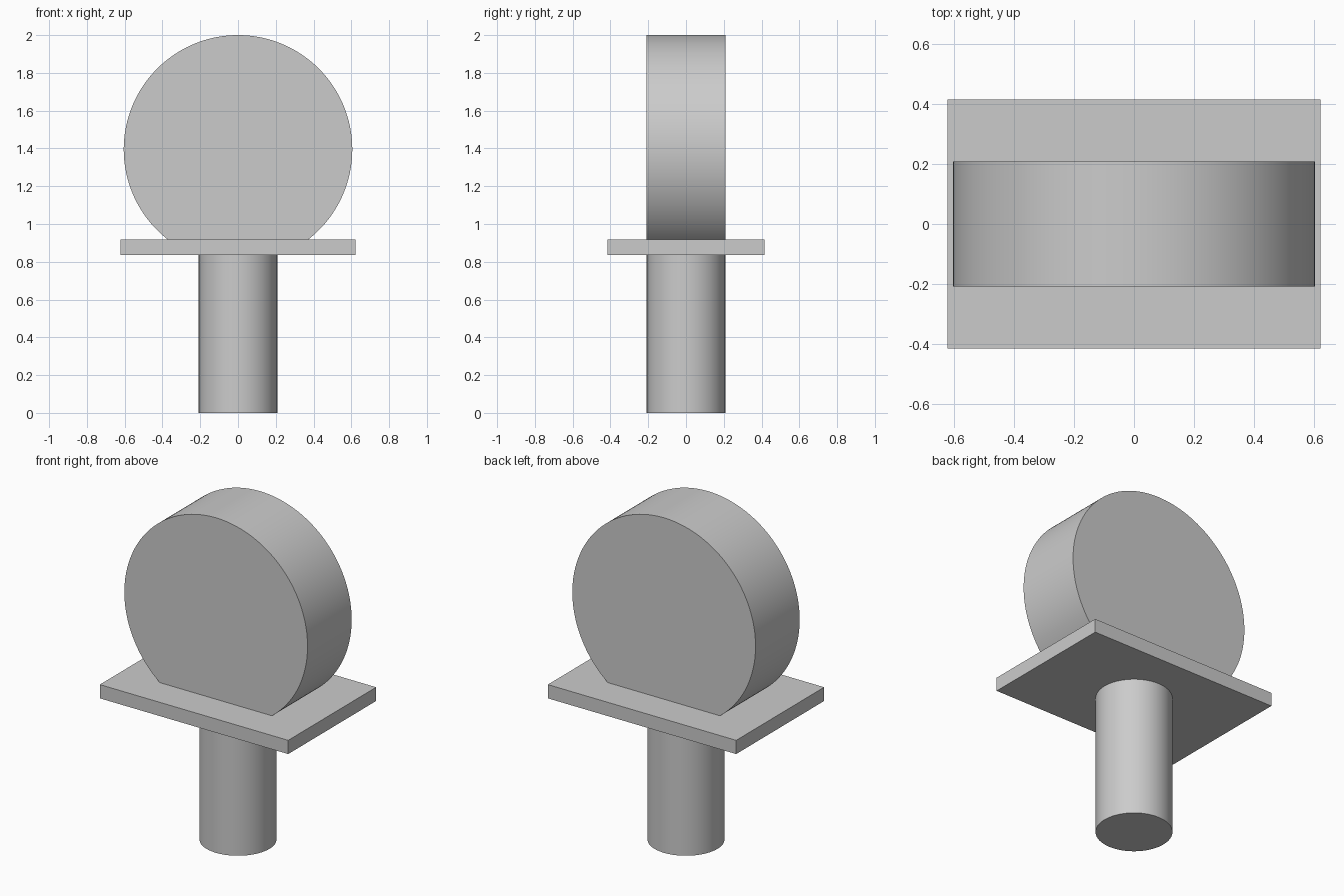
import bpy
import bmesh
from math import asin, cos, sin, pi, radians

cube = bpy.data.objects.get("Cube")
if cube:
    bpy.data.objects.remove(cube, do_unlink=True)

grey = bpy.data.materials.new("light_grey")
grey.use_nodes = True
colour = (0.6, 0.6, 0.6, 1)
grey.diffuse_color = colour
grey.node_tree.nodes["Principled BSDF"].inputs["Base Color"].default_value = colour

PLATE_BOTTOM, PLATE_TOP = 0.835, 0.917
POST_RADIUS = 0.208
DISC_RADIUS = 0.605
DISC_CENTRE = 2 - DISC_RADIUS


def extrude_profile(name, points, direction):
    """Make a solid by extruding a closed planar outline."""
    bm = bmesh.new()
    face = bm.faces.new([bm.verts.new(p) for p in points])
    result = bmesh.ops.extrude_face_region(bm, geom=[face], use_keep_orig=True)
    moved = [g for g in result["geom"] if isinstance(g, bmesh.types.BMVert)]
    bmesh.ops.translate(bm, verts=moved, vec=direction)
    bmesh.ops.recalc_face_normals(bm, faces=bm.faces)
    mesh = bpy.data.meshes.new(name)
    bm.to_mesh(mesh)
    bm.free()
    mesh.materials.append(grey)
    obj = bpy.data.objects.new(name, mesh)
    bpy.context.collection.objects.link(obj)
    bpy.ops.object.select_all(action="DESELECT")
    obj.select_set(True)
    bpy.context.view_layer.objects.active = obj
    bpy.ops.object.shade_smooth_by_angle(angle=radians(30))
    return obj


# Round post
sides = 96
circle = [(POST_RADIUS * cos(2 * pi * i / sides), POST_RADIUS * sin(2 * pi * i / sides), 0)
          for i in range(sides)]
extrude_profile("post", circle, (0, 0, PLATE_BOTTOM))

# Rectangular plate
half_x, half_y = 0.622, 0.415
corners = [(sx * half_x, sy * half_y, PLATE_BOTTOM)
           for sx, sy in ((-1, -1), (1, -1), (1, 1), (-1, 1))]
extrude_profile("plate", corners, (0, 0, PLATE_TOP - PLATE_BOTTOM))

# Upright disc, cut flat where it rests on the plate
steps = 128
start = asin((PLATE_TOP - DISC_CENTRE) / DISC_RADIUS)
sweep = pi - 2 * start
angles = [start + sweep * i / steps for i in range(steps + 1)]
arc = [(DISC_RADIUS * cos(a), -POST_RADIUS, DISC_CENTRE + DISC_RADIUS * sin(a)) for a in angles]
extrude_profile("disc", arc, (0, 2 * POST_RADIUS, 0))
